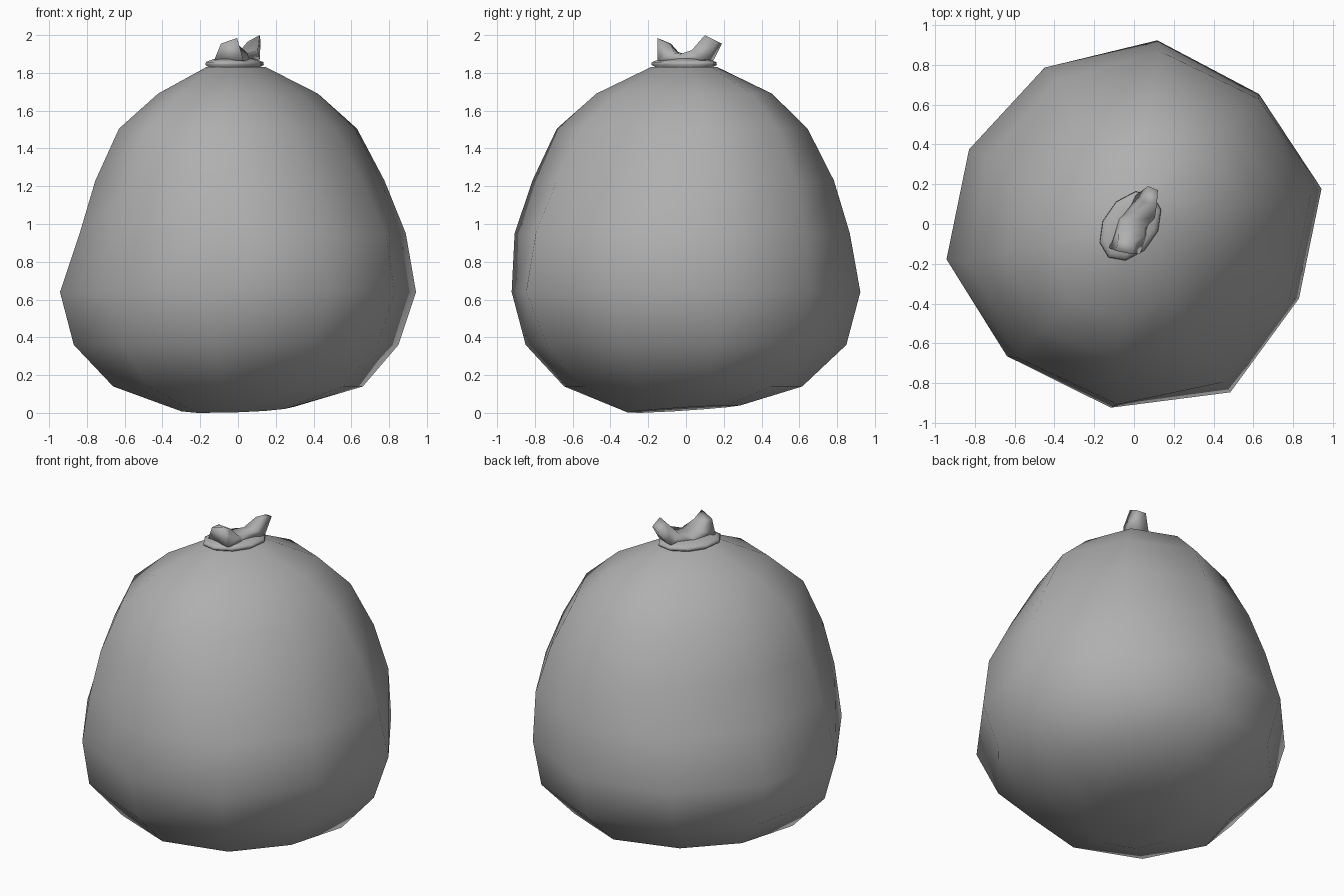
import bpy, bmesh
from math import sin, cos, radians

if "Cube" in bpy.data.objects:
    bpy.data.objects.remove(bpy.data.objects["Cube"])

# Mid-grey cloth
cloth = bpy.data.materials.new("grey_cloth")
cloth.diffuse_color = (0.43, 0.43, 0.43, 1)
cloth.use_nodes = True
cloth.node_tree.nodes["Principled BSDF"].inputs["Base Color"].default_value = cloth.diffuse_color

def make(name, rings):
    """Loft equal-length rings of points, close both ends, smooth shade."""
    bm = bmesh.new()
    loops = [[bm.verts.new(p) for p in ring] for ring in rings]
    for a, b in zip(loops, loops[1:]):
        n = len(a)
        for i in range(n):
            j = (i + 1) % n
            bm.faces.new((a[i], a[j], b[j], b[i]))
    bm.faces.new(loops[0][::-1])
    bm.faces.new(loops[-1])
    bmesh.ops.recalc_face_normals(bm, faces=bm.faces)
    for f in bm.faces:
        f.smooth = True
    me = bpy.data.meshes.new(name)
    bm.to_mesh(me)
    bm.free()
    me.materials.append(cloth)
    ob = bpy.data.objects.new(name, me)
    bpy.context.collection.objects.link(ob)
    return ob

# Sack body: ten-sided lumpy bag
# rows: z, x radius, y radius, x shift, y shift, diagonal stretch
PROFILE = [(0.021, 0.30, 0.29, 0, -0.01, .08), (0.14, 0.665, 0.62, 0, -0.015, .06),
           (0.36, 0.87, 0.845, -0.01, 0, .03), (0.64, 0.96, 0.93, 0, 0, 0),
           (0.95, 0.875, 0.885, 0.025, -0.02, .025), (1.23, 0.77, 0.785, 0.01, -0.015, .06),
           (1.505, 0.63, 0.645, 0, -0.02, .09), (1.69, 0.42, 0.445, 0, -0.01, .13),
           (1.83, 0.155, 0.165, -0.01, -0.01, .2)]
LUMPS = [1, .96, 1, .966, .953, 1, .976, 1, 1.04, .953]
rings = []
for k, (z, rx, ry, cx, cy, e) in enumerate(PROFILE):
    ring = []
    for i, f in enumerate(LUMPS):
        a = radians(11 + 36 * i)
        f = f if k == 3 else 0.5 + 0.5 * f
        f *= 1 + e * cos(2 * (a - radians(50)))      # stretched along the diagonal
        x, y = cx + rx * f * cos(a), cy + ry * f * sin(a)
        tilt = 0.03 * x + 0.06 * y if k == 0 else 0  # base leans slightly
        ring.append((x, y, z + tilt))
    rings.append(ring)
make("sack_body", rings)

# Tied collar: oval, long axis turned diagonally
def oval(z, a, b, n=10, turn=radians(55)):
    pts = []
    for i in range(n):
        t = radians(360 * i / n)
        u, v = a * cos(t), b * sin(t)
        pts.append((-0.018 + u * cos(turn) - v * sin(turn),
                    -0.01 + u * sin(turn) + v * cos(turn), z))
    return pts

make("tied_collar", [oval(1.815, .17, .125), oval(1.83, .165, .12),
                     oval(1.842, .193, .135), oval(1.857, .19, .133),
                     oval(1.866, .165, .112), oval(1.876, .13, .085)])

# Gathered cloth above the tie: one U-shaped strip, rear tip to front tip
make("gathered_cloth", [
    [(.12, .17, 1.965), (.115, .10, 2.0), (.05, .11, 1.965), (.07, .19, 1.955)],
    [(.115, .11, 1.87), (.105, .03, 1.92), (0, .06, 1.905), (.01, .145, 1.865)],
    [(.07, -.04, 1.85), (.05, -.03, 1.90), (-.06, .02, 1.89), (-.09, .03, 1.86)],
    [(.03, -.15, 1.865), (.05, -.06, 1.905), (-.08, -.04, 1.91), (-.125, -.12, 1.87)],
    [(-.005, -.152, 1.985), (0, -.08, 1.95), (-.08, -.08, 1.955), (-.09, -.135, 1.955)]])
